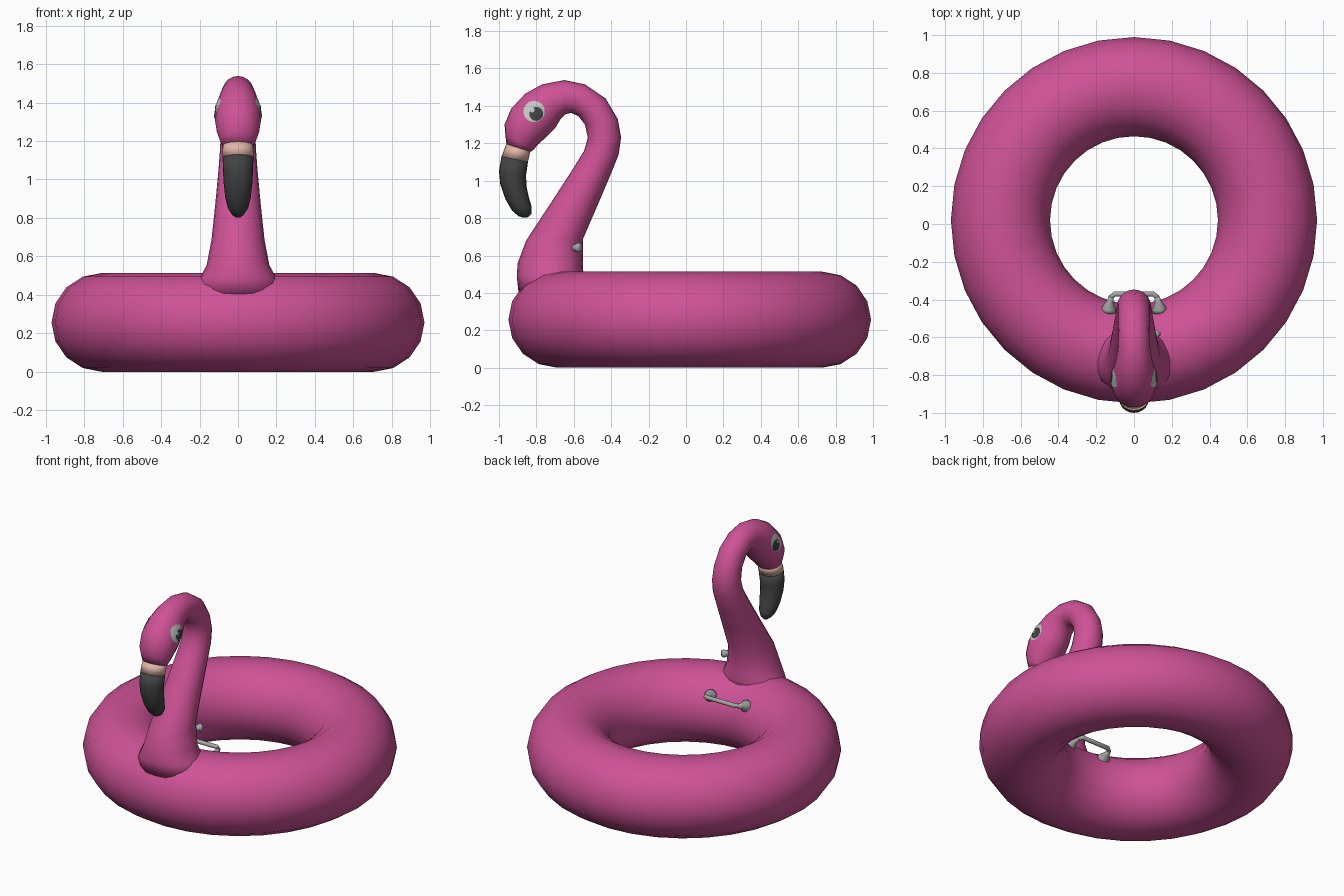
import bpy, bmesh, math
from mathutils import Vector
from mathutils.bvhtree import BVHTree

if "Cube" in bpy.data.objects:
    bpy.data.objects.remove(bpy.data.objects["Cube"])


def material(name, rgb):
    m = bpy.data.materials.new(name)
    m.diffuse_color = (*rgb, 1)
    m.use_nodes = True
    m.node_tree.nodes["Principled BSDF"].inputs["Base Color"].default_value = m.diffuse_color
    return m


PINK = material("pink vinyl", (0.62, 0.085, 0.31))
CREAM = material("pale peach", (0.74, 0.47, 0.39))
DARK = material("charcoal", (0.055, 0.055, 0.055))
WHITE = material("eye white", (0.55, 0.56, 0.56))
GREY = material("grey plastic", (0.38, 0.39, 0.38))


def finish(name, bm, mat):
    bmesh.ops.recalc_face_normals(bm, faces=bm.faces)
    me = bpy.data.meshes.new(name)
    bm.to_mesh(me)
    bm.free()
    for p in me.polygons:
        p.use_smooth = True
    me.materials.append(mat)
    ob = bpy.data.objects.new(name, me)
    bpy.context.collection.objects.link(ob)
    return ob


def skin(bm, rings):
    """Bridge a list of point rings and cap both ends."""
    loops = [[bm.verts.new(p) for p in r] for r in rings]
    n = len(loops[0])
    for a, b in zip(loops, loops[1:]):
        for i in range(n):
            j = (i + 1) % n
            bm.faces.new((a[i], a[j], b[j], b[i]))
    bm.faces.new(loops[0])
    bm.faces.new(loops[-1][::-1])


def body_part(name, sections, mat, n=20):
    """Elliptical sections: inner edge (y, z), outer edge (y, z), half width."""
    rings = []
    for fy, fz, by, bz, w in sections:
        f, b = Vector((0, fy, fz)), Vector((0, by, bz))
        c, h = (f + b) / 2, (b - f) / 2
        rings.append([c + h * math.cos(t) + Vector((w * math.sin(t), 0, 0))
                      for t in (2 * math.pi * i / n for i in range(n))])
    bm = bmesh.new()
    skin(bm, rings)
    return finish(name, bm, mat)


def tube(bm, stations, n=14):
    """Round tube through (point, radius) stations."""
    pts = [Vector(p) for p, _ in stations]
    rings = []
    for k, (_, r) in enumerate(stations):
        d = (pts[min(k + 1, len(pts) - 1)] - pts[max(k - 1, 0)]).normalized()
        u = d.cross(Vector((0.05, -0.4, 0.9))).normalized()
        v = d.cross(u)
        rings.append([pts[k] + r * (u * math.cos(t) + v * math.sin(t))
                      for t in (2 * math.pi * i / n for i in range(n))])
    skin(bm, rings)


# Inflatable ring
bpy.ops.mesh.primitive_torus_add(major_segments=32, minor_segments=16,
                                 major_radius=0.707, minor_radius=0.2625,
                                 location=(0, 0.02, 0.257))
ring = bpy.context.object
ring.name = ring.data.name = "float_ring"
ring.scale.z = 0.257 / 0.2625
ring.data.materials.append(PINK)
bpy.ops.object.shade_smooth()

# Neck and head
neck = body_part("neck_and_head", [
    (-.895, .40, -.56, .42, .24), (-.905, .49, -.548, .50, .195),
    (-.90, .56, -.552, .55, .163), (-.855, .68, -.55, .69, .138),
    (-.73, .87, -.47, .875, .118), (-.60, 1.07, -.40, 1.04, .101),
    (-.545, 1.16, -.36, 1.14, .094), (-.525, 1.23, -.347, 1.23, .09),
    (-.54, 1.30, -.365, 1.33, .086), (-.575, 1.345, -.43, 1.44, .084),
    (-.615, 1.363, -.54, 1.515, .083), (-.645, 1.355, -.65, 1.538, .085),
    (-.67, 1.33, -.77, 1.515, .096), (-.70, 1.28, -.86, 1.465, .112),
    (-.745, 1.235, -.935, 1.385, .12), (-.79, 1.195, -.97, 1.30, .11),
    (-.815, 1.165, -.966, 1.245, .095), (-.83, 1.155, -.96, 1.195, .082)], PINK)

# Beak: pale band, then dark hooked tip
body_part("beak_band", [(-.83, 1.165, -.96, 1.197, .081), (-.845, 1.10, -.987, 1.13, .08)], CREAM)
body_part("beak_tip", [
    (-.845, 1.10, -.987, 1.13, .08), (-.855, 1.03, -1.0, 1.05, .078),
    (-.853, .97, -.993, .98, .074), (-.84, .91, -.965, .90, .066),
    (-.825, .86, -.93, .84, .052), (-.825, .825, -.895, .81, .031),
    (-.845, .805, -.868, .802, .012)], DARK)

# Eyes: discs projected onto the head from each side
bm = bmesh.new()
bm.from_mesh(neck.data)
tree = BVHTree.FromBMesh(bm)
bm.free()


def eye_disc(name, side, y, z, r, lift, mat, n=20, steps=4):
    bm = bmesh.new()

    def put(rad, t):
        py, pz = y + rad * math.cos(t), z + rad * math.sin(t)
        hit = tree.ray_cast(Vector((side, py, pz)), Vector((-side, 0, 0)))[0]
        return bm.verts.new((hit.x + side * lift, py, pz))

    centre = put(0, 0)
    prev = None
    for k in range(1, steps + 1):
        cur = [put(r * k / steps, 2 * math.pi * i / n) for i in range(n)]
        for i in range(n):
            j = (i + 1) % n
            bm.faces.new((prev[i], cur[i], cur[j], prev[j]) if prev else (centre, cur[i], cur[j]))
        prev = cur
    ob = finish(name, bm, mat)
    if ob.data.polygons[0].normal.x * side < 0:
        ob.data.flip_normals()


for side, label in ((1, "right"), (-1, "left")):
    eye_disc(label + "_eye", side, -.812, 1.37, .057, .004, WHITE)
    eye_disc(label + "_pupil", side, -.80, 1.357, .037, .007, DARK)
    eye_disc(label + "_eye_glint", side, -.822, 1.377, .012, .009, WHITE)

# Grab handle behind the neck: flared feet and a bar
bm = bmesh.new()
for s in (1, -1):
    tube(bm, [((s * .135, -.462, .395), .04), ((s * .133, -.445, .402), .037),
              ((s * .128, -.41, .415), .018), ((s * .12, -.385, .422), .014)])
tube(bm, [((.128, -.41, .415), .014), ((.12, -.385, .422), .014), ((.10, -.37, .427), .014),
          ((-.10, -.37, .427), .014), ((-.12, -.385, .422), .014), ((-.128, -.41, .415), .014)])
finish("grab_handle", bm, GREY)

# Air valve on the neck
bm = bmesh.new()
tube(bm, [((.085, -.62, .64), .01), ((.12, -.573, .643), .026), ((.126, -.565, .643), .02)])
finish("air_valve", bm, GREY)
